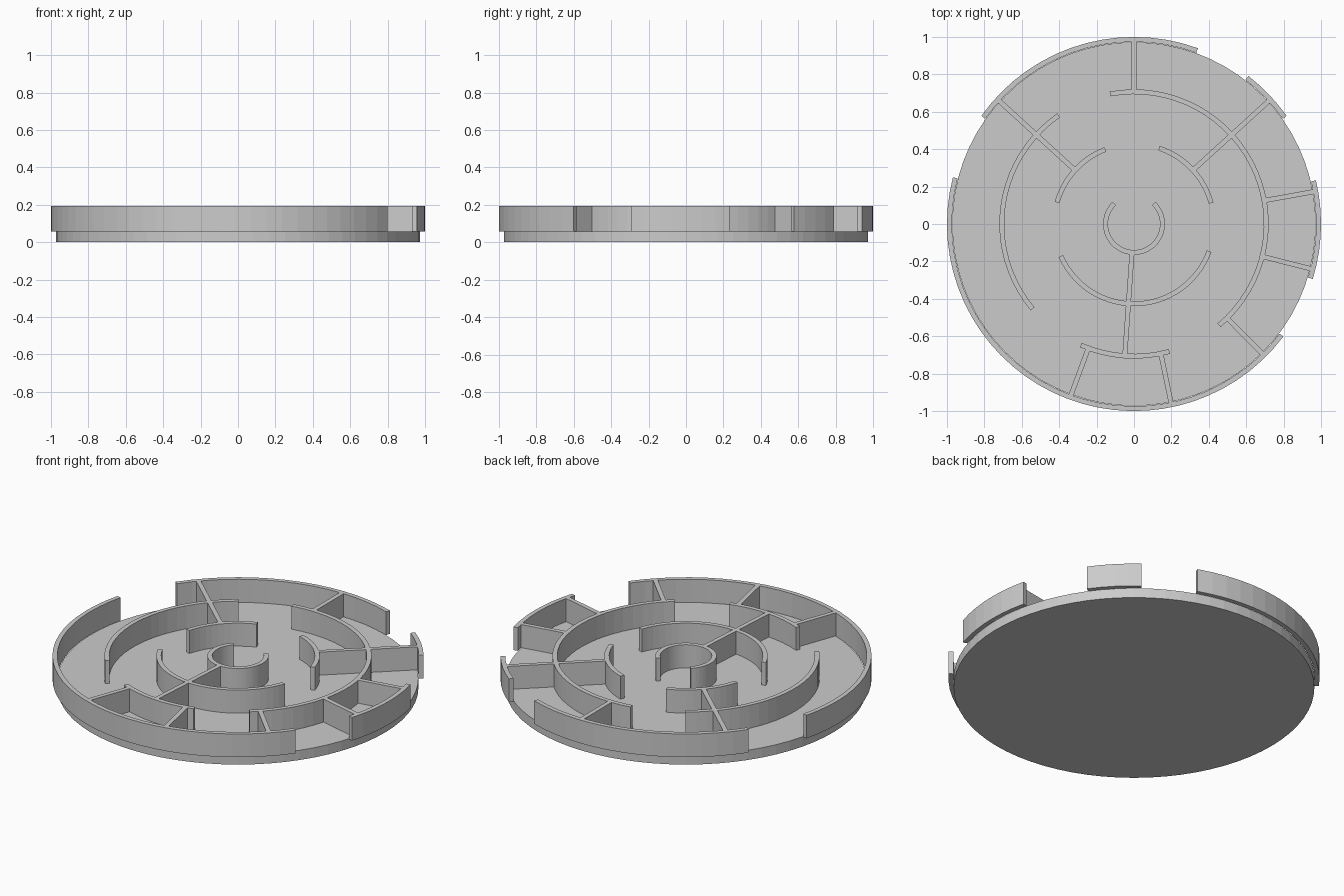
import bpy, bmesh
from math import radians, cos, sin, ceil
from mathutils import Matrix

FLOOR, TOP = 0.058, 0.195
THICK = 0.026
RIM, OUTER, MIDDLE, HUB = 1.0, 0.72, 0.44, 0.165   # outer radii of the rings

cube = bpy.data.objects.get("Cube")
if cube:
    bpy.data.objects.remove(cube)

grey = bpy.data.materials.new("light grey")
grey.use_nodes = True
grey.diffuse_color = (0.6, 0.6, 0.6, 1)
grey.node_tree.nodes["Principled BSDF"].inputs["Base Color"].default_value = (0.6, 0.6, 0.6, 1)


def finish(name, bm):
    bmesh.ops.recalc_face_normals(bm, faces=bm.faces)
    mesh = bpy.data.meshes.new(name)
    bm.to_mesh(mesh)
    bm.free()
    mesh.materials.append(grey)
    obj = bpy.data.objects.new(name, mesh)
    bpy.context.collection.objects.link(obj)
    return obj


def extrude_outline(name, points):
    """Upright wall from a flat outline."""
    bm = bmesh.new()
    bottom = FLOOR - 0.001
    face = bm.faces.new([bm.verts.new((x, y, bottom)) for x, y in points])
    new = bmesh.ops.extrude_face_region(bm, geom=[face])["geom"]
    verts = [v for v in new if isinstance(v, bmesh.types.BMVert)]
    bmesh.ops.translate(bm, verts=verts, vec=(0, 0, TOP - bottom))
    return finish(name, bm)


def arc_wall(name, radius, start, end):
    steps = max(4, ceil((end - start) / 5))
    angles = [radians(start + (end - start) * i / steps) for i in range(steps + 1)]
    outer = [(radius * cos(a), radius * sin(a)) for a in angles]
    inner = [((radius - THICK) * cos(a), (radius - THICK) * sin(a)) for a in reversed(angles)]
    return extrude_outline(name, outer + inner)


def spoke_wall(name, angle, r0, r1):
    turn = Matrix.Rotation(radians(angle), 2)
    h = THICK / 2
    corners = [(r0, -h), (r1, -h), (r1, h), (r0, h)]
    c, s = cos(radians(angle)), sin(radians(angle))
    return extrude_outline(name, [(x * c - y * s, x * s + y * c) for x, y in corners])


# Base disc
bm = bmesh.new()
bmesh.ops.create_cone(bm, cap_ends=True, segments=72, radius1=0.972, radius2=0.972,
                      depth=FLOOR, matrix=Matrix.Translation((0, 0, FLOOR / 2)))
finish("base_disc", bm)

# Broken concentric ring walls: start and end angles
rings = {
    "rim_wall": (RIM, [(70, 144.7), (165.5, 323), (-17.1, 13.5), (35.3, 52.3)]),
    "outer_ring_wall": (OUTER, [(-50, 100.4), (124.8, 219.9), (246.3, 285.5)]),
    "middle_ring_wall": (MIDDLE, [(203.7, 340.1), (111, 164.3), (15.2, 71.7)]),
    "hub_wall": (HUB, [(134, 406)]),
}
for name, (radius, spans) in rings.items():
    for i, (start, end) in enumerate(spans, 1):
        arc_wall(f"{name}_{i}", radius, start, end)

# Straight walls between neighbouring rings
spokes = [
    ("rim_spoke", OUTER, RIM, [90, 137.6, 42.4, 10.2, -14.2, -45.3, 249.8, 281.7]),
    ("middle_spoke", MIDDLE, OUTER, [137.6, 42.4, 266]),
    ("hub_spoke", HUB, MIDDLE, [266]),
]
for name, inner, outer, angles in spokes:
    for i, angle in enumerate(angles, 1):
        spoke_wall(f"{name}_{i}", angle, inner - 0.004, outer - THICK + 0.004)
